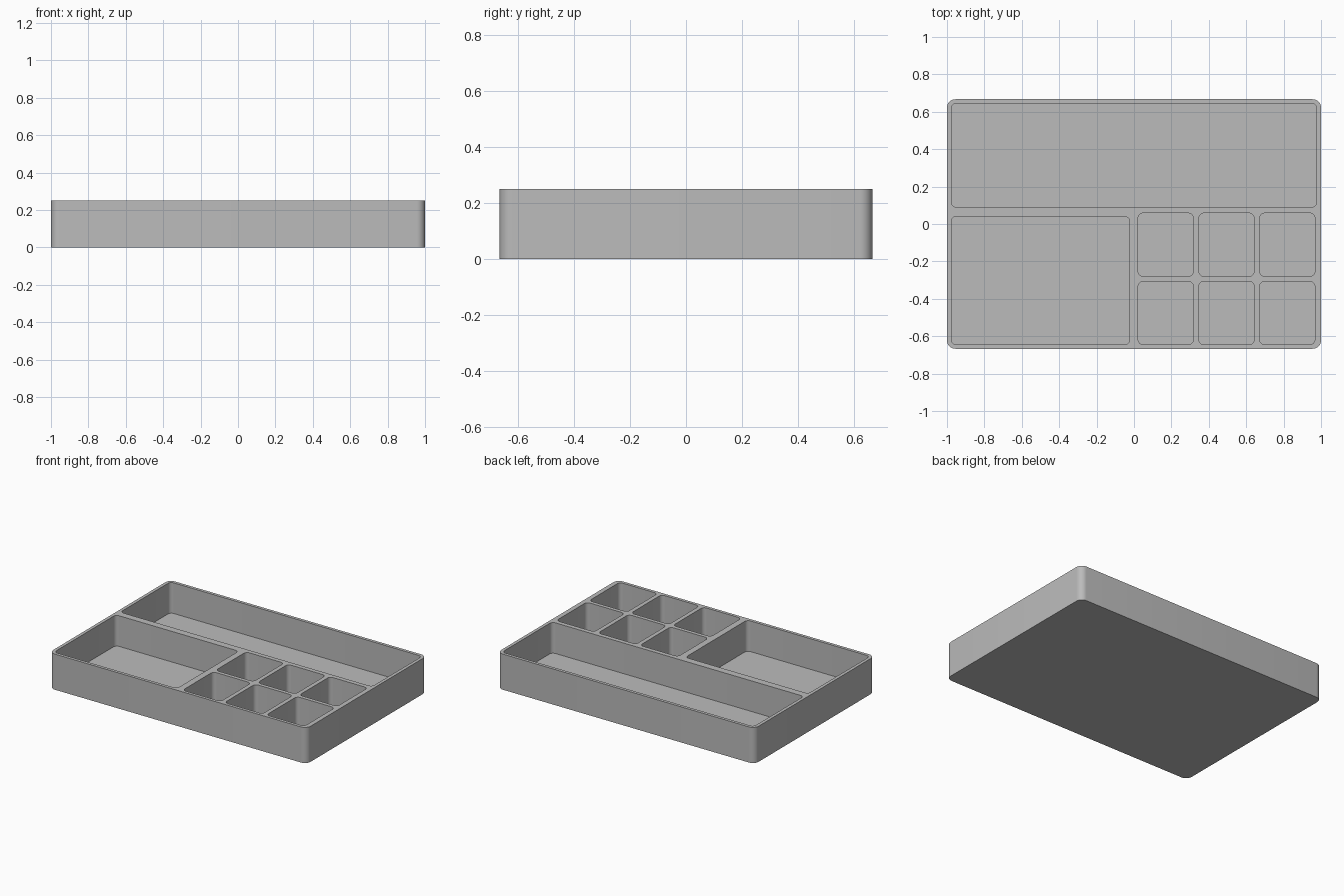
import bpy
import bmesh
from math import cos, sin, pi, radians

default = bpy.data.objects.get("Cube")
if default:
    bpy.data.objects.remove(default, do_unlink=True)

HEIGHT, FLOOR = 0.25, 0.035
HALF_X, HALF_Y = 1.0, 0.667
CORNER_STEPS = 8

# Plain grey plastic
grey = bpy.data.materials.new("grey plastic")
grey.use_nodes = True
grey.diffuse_color = (0.5, 0.5, 0.5, 1)
grey.node_tree.nodes["Principled BSDF"].inputs["Base Color"].default_value = grey.diffuse_color


def add_rounded_prism(bm, x0, x1, y0, y1, z0, z1, radius):
    """Upright block with rounded vertical corners."""
    centres = [(x1 - radius, y1 - radius), (x0 + radius, y1 - radius),
               (x0 + radius, y0 + radius), (x1 - radius, y0 + radius)]
    ring = []
    for quarter, (cx, cy) in enumerate(centres):
        for step in range(CORNER_STEPS + 1):
            a = (quarter + step / CORNER_STEPS) * pi / 2
            ring.append((cx + radius * cos(a), cy + radius * sin(a)))
    low = [bm.verts.new((x, y, z0)) for x, y in ring]
    high = [bm.verts.new((x, y, z1)) for x, y in ring]
    bm.faces.new(low[::-1])
    bm.faces.new(high)
    for i in range(len(ring)):
        j = (i + 1) % len(ring)
        bm.faces.new((low[i], low[j], high[j], high[i]))


def make_object(name, bm):
    mesh = bpy.data.meshes.new(name)
    bm.to_mesh(mesh)
    bm.free()
    mesh.materials.append(grey)
    obj = bpy.data.objects.new(name, mesh)
    bpy.context.collection.objects.link(obj)
    return obj


# Solid tray body
bm = bmesh.new()
add_rounded_prism(bm, -HALF_X, HALF_X, -HALF_Y, HALF_Y, 0, HEIGHT, 0.045)
tray = make_object("organizer_tray", bm)

# Pockets: long back one, large front one, grid of small ones
pockets = [(-0.977, 0.977, 0.09, 0.645), (-0.977, -0.023, -0.645, 0.04)]
for column in range(3):
    x = 0.022 + column * 0.325
    for y in (-0.645, -0.28):
        pockets.append((x, x + 0.295, y, y + 0.338))

bm = bmesh.new()
for x0, x1, y0, y1 in pockets:
    add_rounded_prism(bm, x0, x1, y0, y1, FLOOR, HEIGHT + 0.1, 0.027)
cutter = make_object("pocket_cutter", bm)
cutter.hide_render = True

# Cut the pockets, then discard the cutter
cut = tray.modifiers.new("pockets", 'BOOLEAN')
cut.operation = 'DIFFERENCE'
cut.solver = 'EXACT'
cut.object = cutter
bpy.ops.object.select_all(action='DESELECT')
bpy.context.view_layer.objects.active = tray
tray.select_set(True)
bpy.ops.object.modifier_apply(modifier=cut.name)
bpy.data.objects.remove(cutter, do_unlink=True)

# Smooth rounded corners, sharp rims
bpy.ops.object.shade_smooth_by_angle(angle=radians(30))
